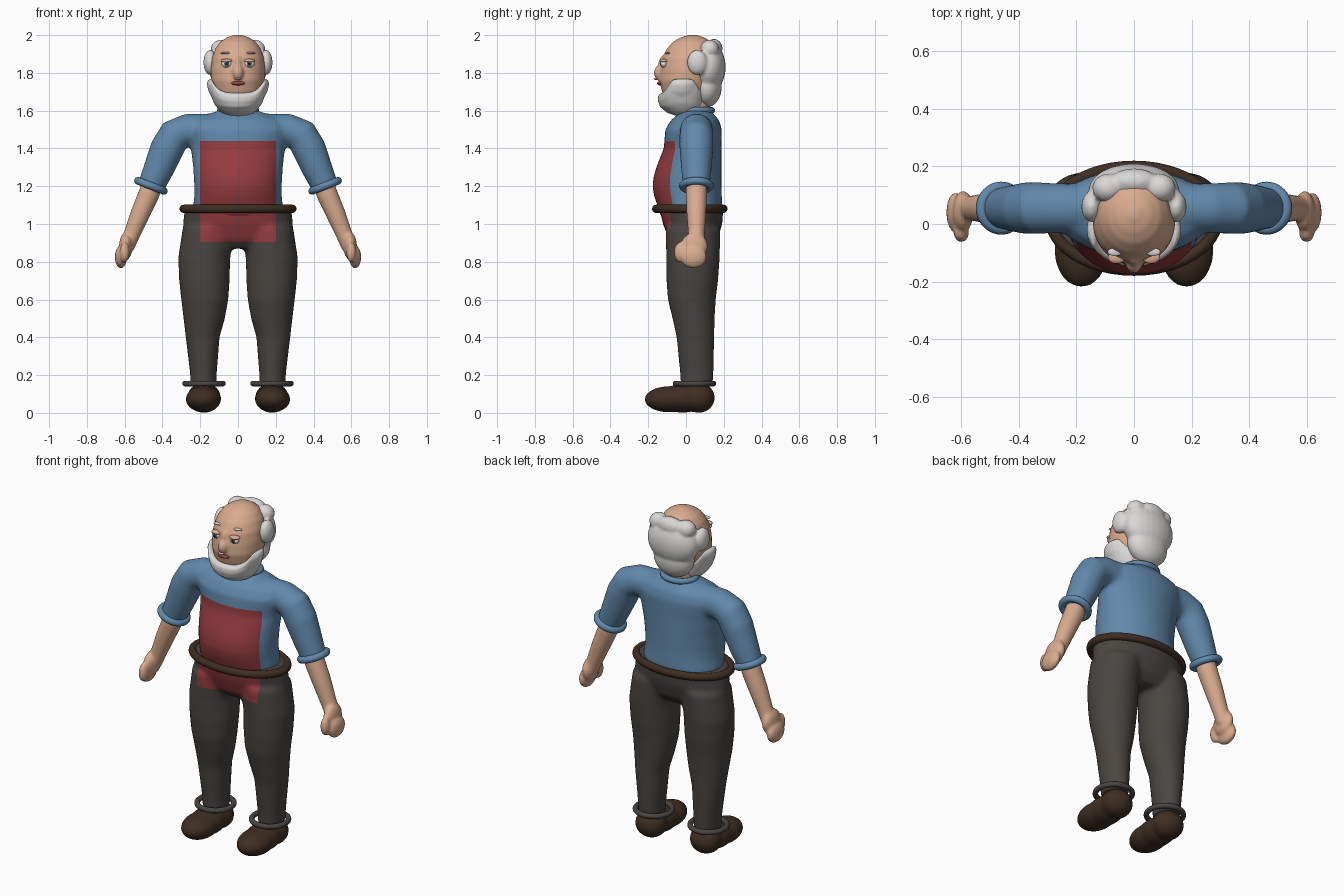
import bpy, bmesh, math
from mathutils import Vector

old = bpy.data.objects.get("Cube")
if old:
    bpy.data.objects.remove(old, do_unlink=True)


def material(name, rgb):
    m = bpy.data.materials.new(name)
    m.use_nodes = True
    m.diffuse_color = (*rgb, 1)
    m.node_tree.nodes["Principled BSDF"].inputs["Base Color"].default_value = (*rgb, 1)
    return m


SKIN = material("skin", (0.70, 0.41, 0.27))
BLUE = material("blue_cloth", (0.12, 0.25, 0.41))
RED = material("red_apron", (0.30, 0.045, 0.05))
GREY = material("dark_grey_cloth", (0.068, 0.060, 0.053))
BROWN = material("brown_leather", (0.05, 0.027, 0.016))
HAIR = material("white_hair", (0.70, 0.69, 0.67))
LIPS = material("lips", (0.33, 0.06, 0.05))
WHITE = material("eye_white", (0.80, 0.80, 0.78))
IRIS = material("blue_iris", (0.08, 0.17, 0.27))
PUPIL = material("black_pupil", (0.01, 0.01, 0.01))


def finish(name, bm, mat):
    bmesh.ops.recalc_face_normals(bm, faces=bm.faces)
    for f in bm.faces:
        f.smooth = True
    me = bpy.data.meshes.new(name)
    bm.to_mesh(me)
    bm.free()
    me.materials.append(mat)
    ob = bpy.data.objects.new(name, me)
    bpy.context.collection.objects.link(ob)
    return ob


def skin_rings(name, rings, mat, cyclic=False):
    """Bridge a list of equal point rings; cap the ends unless cyclic."""
    bm = bmesh.new()
    vs = [[bm.verts.new(p) for p in r] for r in rings]
    n = len(vs[0])
    pairs = list(zip(vs, vs[1:])) + ([(vs[-1], vs[0])] if cyclic else [])
    for a, b in pairs:
        for i in range(n):
            bm.faces.new((a[i], a[(i + 1) % n], b[(i + 1) % n], b[i]))
    if not cyclic:
        bm.faces.new(vs[0])
        bm.faces.new(vs[-1])
    return finish(name, bm, mat)


def ellipse(c, u, v, n=28):
    return [Vector(c) + u * math.cos(2 * math.pi * i / n) + v * math.sin(2 * math.pi * i / n)
            for i in range(n)]


def loft(name, sections, mat):
    """Upright body from sections (z, centre x, centre y, radius x, radius y)."""
    return skin_rings(name, [ellipse((x, y, z), Vector((rx, 0, 0)), Vector((0, ry, 0)))
                             for z, x, y, rx, ry in sections], mat)


def limb(name, path, mat, side):
    """Round limb in the x-z plane from points (x, z, radius)."""
    rings = []
    for i, (x, z, r) in enumerate(path):
        a, b = path[max(i - 1, 0)], path[min(i + 1, len(path) - 1)]
        d = Vector((b[0] - a[0], 0, b[1] - a[1])).normalized()
        u = Vector((-d.z * side, 0, d.x)) * r
        rings.append(ellipse((x * side, 0.055, z), u, Vector((0, r, 0))))
    return skin_rings(name, rings, mat)


def hoop(name, c, rx, ry, r, mat, tilt=0):
    """Rolled band around a body part."""
    rings = []
    for i in range(48):
        a = 2 * math.pi * i / 48
        out = Vector((math.cos(a) * math.cos(tilt), math.sin(a), math.cos(a) * math.sin(tilt)))
        up = Vector((-math.sin(tilt), 0, math.cos(tilt)))
        p = Vector(c) + Vector((rx * out.x, ry * out.y, rx * out.z))
        rings.append(ellipse(p, out * r, up * r, 12))
    return skin_rings(name, rings, mat, True)


def ball(name, c, r, mat):
    bm = bmesh.new()
    bmesh.ops.create_uvsphere(bm, u_segments=24, v_segments=16, radius=1)
    for v in bm.verts:
        v.co = Vector([v.co[k] * r[k] + c[k] for k in range(3)])
    return finish(name, bm, mat)


def select(obs):
    bpy.ops.object.select_all(action="DESELECT")
    for o in obs:
        o.select_set(True)
    bpy.context.view_layer.objects.active = obs[0]


def blend(obs, voxel, smooth):
    """Fuse overlapping pieces into one soft surface."""
    select(obs)
    if len(obs) > 1:
        bpy.ops.object.join()
    ob = obs[0]
    m = ob.modifiers.new("fuse", "REMESH")
    m.mode, m.voxel_size, m.use_smooth_shade = "VOXEL", voxel, True
    s = ob.modifiers.new("soften", "SMOOTH")
    s.factor, s.iterations = 0.5, smooth
    for name in ("fuse", "soften"):
        bpy.ops.object.modifier_apply(modifier=name)
    return ob


def paint_apron(ob, low, high):
    """Cut the apron outline into the front of a body part and colour it."""
    ob.data.materials.append(RED)
    bm = bmesh.new()
    bm.from_mesh(ob.data)
    for co, no in (((-0.2, 0, 0), (1, 0, 0)), ((0.2, 0, 0), (1, 0, 0)),
                   ((0, 0, low), (0, 0, 1)), ((0, 0, high), (0, 0, 1))):
        bmesh.ops.bisect_plane(bm, geom=bm.verts[:] + bm.edges[:] + bm.faces[:],
                               plane_co=co, plane_no=no)
    for f in bm.faces:
        c = f.calc_center_median()
        front = c.y < 0.03 and f.normal.y < -0.1
        f.material_index = int(front and abs(c.x) < 0.2 and low < c.z < high)
        f.smooth = True
    bm.to_mesh(ob.data)
    bm.free()


# Shirt with sleeves
shirt = [loft("shirt", [(1.04, 0, 0.025, 0.235, 0.16), (1.1, 0, 0.02, 0.238, 0.172),
                        (1.15, 0, 0.01, 0.232, 0.18), (1.2, 0, 0.005, 0.232, 0.183),
                        (1.25, 0, 0.008, 0.235, 0.18), (1.3, 0, 0.015, 0.238, 0.173),
                        (1.4, 0, 0.035, 0.25, 0.153), (1.5, 0, 0.04, 0.28, 0.15),
                        (1.55, 0, 0.048, 0.25, 0.128), (1.585, 0, 0.052, 0.15, 0.09),
                        (1.605, 0, 0.055, 0.09, 0.08)], BLUE)]
for s in (-1, 1):
    shirt.append(limb("sleeve", [(0.12, 1.5, 0.085), (0.27, 1.497, 0.087), (0.335, 1.47, 0.09),
                                 (0.375, 1.4, 0.09), (0.425, 1.28, 0.08), (0.465, 1.19, 0.07)],
                      BLUE, s))
paint_apron(blend(shirt, 0.012, 8), 1.0, 1.44)

# Trousers
trousers = [loft("trousers", [(0.87, 0, 0.04, 0.2, 0.09), (0.92, 0, 0.038, 0.27, 0.13),
                              (1.0, 0, 0.035, 0.292, 0.157), (1.095, 0, 0.027, 0.282, 0.172)], GREY)]
for s in (-1, 1):
    trousers.append(loft("leg", [(z, s * x, y, rx, ry) for z, x, y, rx, ry in (
        (0.14, 0.183, 0.057, 0.07, 0.085), (0.2, 0.183, 0.057, 0.07, 0.088),
        (0.4, 0.187, 0.05, 0.09, 0.1), (0.5, 0.179, 0.04, 0.11, 0.112),
        (0.6, 0.176, 0.031, 0.125, 0.127), (0.7, 0.178, 0.033, 0.134, 0.137),
        (0.82, 0.179, 0.037, 0.138, 0.142), (0.98, 0.155, 0.037, 0.138, 0.145))], GREY))
paint_apron(blend(trousers, 0.012, 8), 0.905, 1.09)

# Belt and collar
hoop("belt", (0, 0.02, 1.08), 0.288, 0.178, 0.022, BROWN)
hoop("collar", (0, 0.057, 1.602), 0.095, 0.08, 0.017, BLUE)

for s, side in ((-1, "right"), (1, "left")):
    # Sleeve and trouser cuffs
    hoop(side + "_sleeve_cuff", (s * 0.461, 0.055, 1.202), 0.074, 0.072, 0.02, BLUE, s * 0.37)
    hoop(side + "_trouser_cuff", (s * 0.18, 0.045, 0.155), 0.1, 0.1, 0.015, GREY)

    # Shoe
    blend([ball(side + "_shoe", (s * 0.18, 0.068, 0.08), (0.09, 0.085, 0.08), BROWN),
           ball("instep", (s * 0.181, -0.02, 0.076), (0.092, 0.13, 0.075), BROWN),
           ball("toe", (s * 0.183, -0.09, 0.072), (0.094, 0.13, 0.069), BROWN)], 0.01, 6)

    # Forearm and hand
    blend([limb(side + "_arm", [(0.445, 1.23, 0.055), (0.475, 1.15, 0.056), (0.515, 1.06, 0.052),
                                (0.56, 0.95, 0.044), (0.59, 0.88, 0.042)], SKIN, s),
           ball("palm", (s * 0.594, 0.043, 0.882), (0.036, 0.072, 0.072), SKIN),
           ball("fingers", (s * 0.62, 0.04, 0.825), (0.032, 0.07, 0.06), SKIN),
           ball("thumb", (s * 0.6, -0.03, 0.85), (0.026, 0.034, 0.055), SKIN)], 0.008, 5)

    # Eye, lid and brow
    x = s * 0.06
    ball(side + "_eye", (x, -0.117, 1.848), (0.027, 0.018, 0.02), WHITE)
    ball(side + "_iris", (x, -0.131, 1.848), (0.014, 0.006, 0.014), IRIS)
    ball(side + "_pupil", (x, -0.135, 1.848), (0.007, 0.004, 0.007), PUPIL)
    ball(side + "_eyelid", (x, -0.116, 1.864), (0.031, 0.022, 0.011), SKIN)
    ball(side + "_brow", (s * 0.066, -0.097, 1.905), (0.026, 0.014, 0.006), HAIR)

# Head, neck and nose
blend([loft("head", [(1.6, 0, 0.0, 0.07, 0.07), (1.64, 0, 0.0, 0.1, 0.1),
                     (1.7, 0, 0.0, 0.13, 0.127), (1.76, 0, 0.002, 0.142, 0.145),
                     (1.82, 0, 0.01, 0.144, 0.147), (1.88, 0, 0.02, 0.138, 0.147),
                     (1.93, 0, 0.028, 0.12, 0.128), (1.965, 0, 0.032, 0.094, 0.1),
                     (1.988, 0, 0.035, 0.06, 0.063), (2.002, 0, 0.035, 0.015, 0.016)], SKIN),
       loft("neck", [(1.56, 0, 0.055, 0.08, 0.07), (1.72, 0, 0.05, 0.085, 0.08)], SKIN),
       ball("nose", (0, -0.137, 1.80), (0.029, 0.033, 0.042), SKIN),
       ball("nose_bridge", (0, -0.125, 1.84), (0.018, 0.022, 0.05), SKIN)], 0.008, 5)
ball("mouth", (0, -0.137, 1.745), (0.036, 0.017, 0.011), LIPS)
ball("moustache", (0, -0.16, 1.768), (0.018, 0.011, 0.005), HAIR)

# Beard, dipping below the mouth
beard = loft("beard", [(1.572, 0, 0, 0.05, 0.05), (1.6, 0, -0.01, 0.088, 0.09),
                       (1.65, 0, -0.02, 0.128, 0.118), (1.7, 0, -0.023, 0.156, 0.126),
                       (1.74, 0, -0.02, 0.166, 0.128), (1.768, 0, -0.015, 0.158, 0.118)], HAIR)
beard = blend([beard], 0.008, 5)
for v in beard.data.vertices:
    dip = max(0, 1 - (abs(v.co.x) / 0.14) ** 4)
    v.co.z = 1.57 + (v.co.z - 1.57) * (1 - 0.37 * dip)

# Hair around the back and sides, leaving the crown bald
hair = [ball("hair", (0, 0.118, 1.83), (0.158, 0.092, 0.135), HAIR),
        ball("nape", (0, 0.112, 1.73), (0.125, 0.078, 0.112), HAIR),
        ball("crest", (0, 0.148, 1.93), (0.085, 0.045, 0.05), HAIR)]
for s in (-1, 1):
    hair.append(ball("tuft", (s * 0.09, 0.125, 1.925), (0.055, 0.05, 0.05), HAIR))
    hair.append(ball("sideburn", (s * 0.147, 0.06, 1.855), (0.036, 0.054, 0.067), HAIR))
blend(hair, 0.008, 5)
